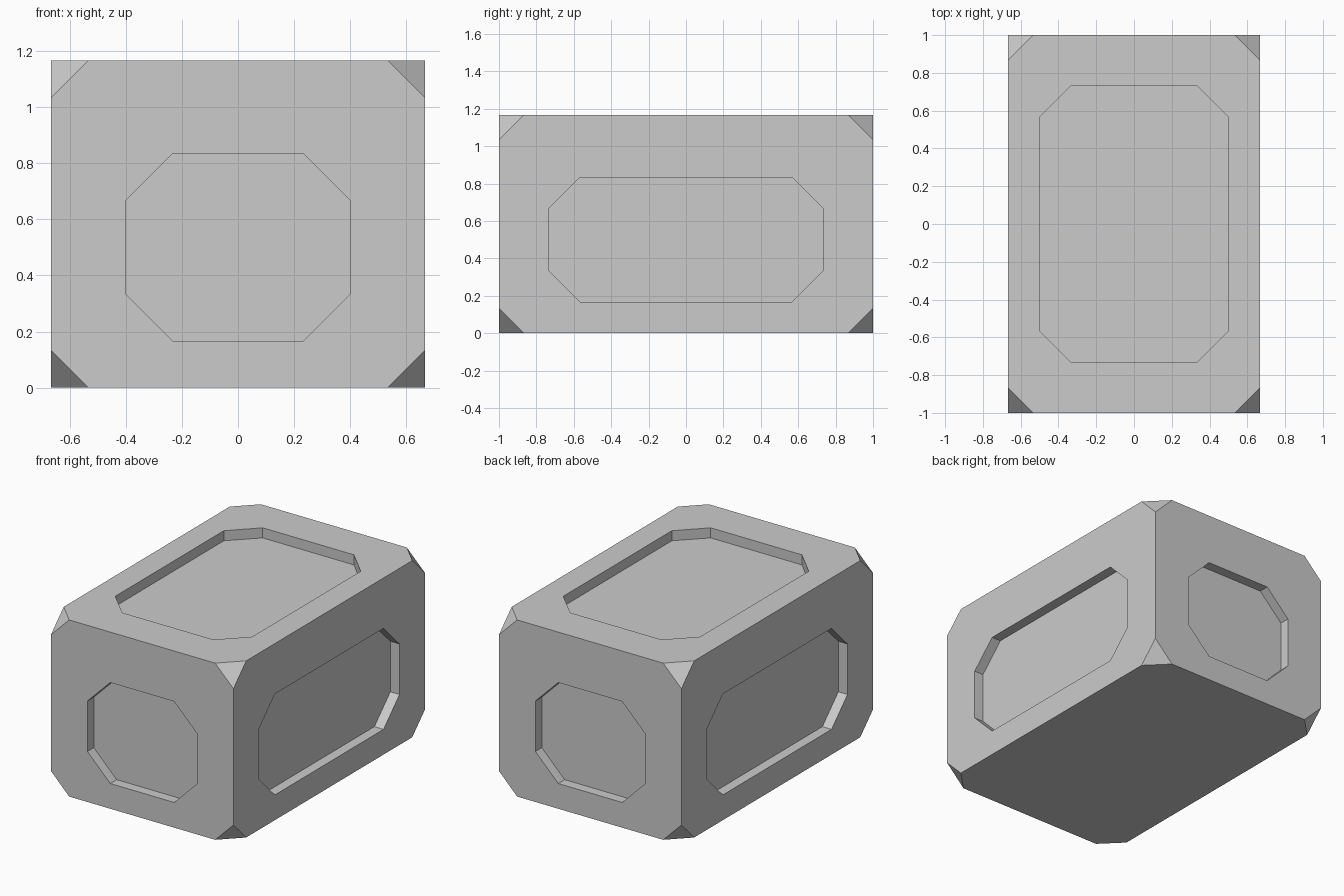
import bpy, bmesh
from math import pi
from mathutils import Matrix

if "Cube" in bpy.data.objects:
    bpy.data.objects.remove(bpy.data.objects["Cube"])

W, L, H = 4 / 3, 2.0, 7 / 6      # overall size
CORNER = 0.1333                  # corner cut along each edge
CHAMFER = 1 / 6                  # recess corner cut
DEPTH = 0.0667                   # recess depth


def make_object(name, bm):
    bm.normal_update()
    bmesh.ops.recalc_face_normals(bm, faces=bm.faces)
    if bm.calc_volume(signed=True) < 0:
        bmesh.ops.reverse_faces(bm, faces=bm.faces)
    mesh = bpy.data.meshes.new(name)
    bm.to_mesh(mesh)
    bm.free()
    obj = bpy.data.objects.new(name, mesh)
    bpy.context.collection.objects.link(obj)
    return obj


def octagon_cutter(name, a, b, matrix):
    """Chamfered rectangle (half sizes a, b) straddling the surface by DEPTH."""
    c = CHAMFER
    quarter = [(a, b - c), (a - c, b)]
    pts = quarter + [(-x, y) for x, y in reversed(quarter)]
    pts += [(-x, -y) for x, y in pts]
    bm = bmesh.new()
    rings = [[bm.verts.new((x, y, z)) for x, y in pts] for z in (-DEPTH, DEPTH)]
    bm.faces.new(rings[0][::-1])
    bm.faces.new(rings[1])
    for i in range(8):
        j = (i + 1) % 8
        bm.faces.new((rings[0][i], rings[0][j], rings[1][j], rings[1][i]))
    bm.transform(matrix)
    cutter = make_object(name, bm)
    cutter.hide_render = True
    return cutter


# Block with its eight corners cut off
bm = bmesh.new()
bmesh.ops.create_cube(bm, size=1, matrix=Matrix.Translation((0, 0, H / 2)) @ Matrix.Diagonal((W, L, H, 1)))
bmesh.ops.bevel(bm, geom=bm.verts[:], offset=CORNER, offset_type='OFFSET',
                segments=1, affect='VERTICES')
block = make_object("block", bm)

# Recesses on the top and the four sides (the underside stays flat)
cutters = [octagon_cutter("top_cutter", 0.5, 0.7333, Matrix.Translation((0, 0, H)))]
tilt = Matrix.Rotation(pi / 2, 4, 'X')
for i, name in enumerate(("front", "right", "back", "left")):
    half, dist = ((0.4, L / 2), (0.7333, W / 2))[i % 2]
    place = Matrix.Rotation(i * pi / 2, 4, 'Z') @ Matrix.Translation((0, -dist, 0.5)) @ tilt
    cutters.append(octagon_cutter(name + "_cutter", half, 1 / 3, place))

bpy.context.view_layer.objects.active = block
for cutter in cutters:
    mod = block.modifiers.new("recess", 'BOOLEAN')
    mod.operation, mod.solver, mod.object = 'DIFFERENCE', 'EXACT', cutter
    bpy.ops.object.modifier_apply(modifier=mod.name)
    bpy.data.objects.remove(cutter)
